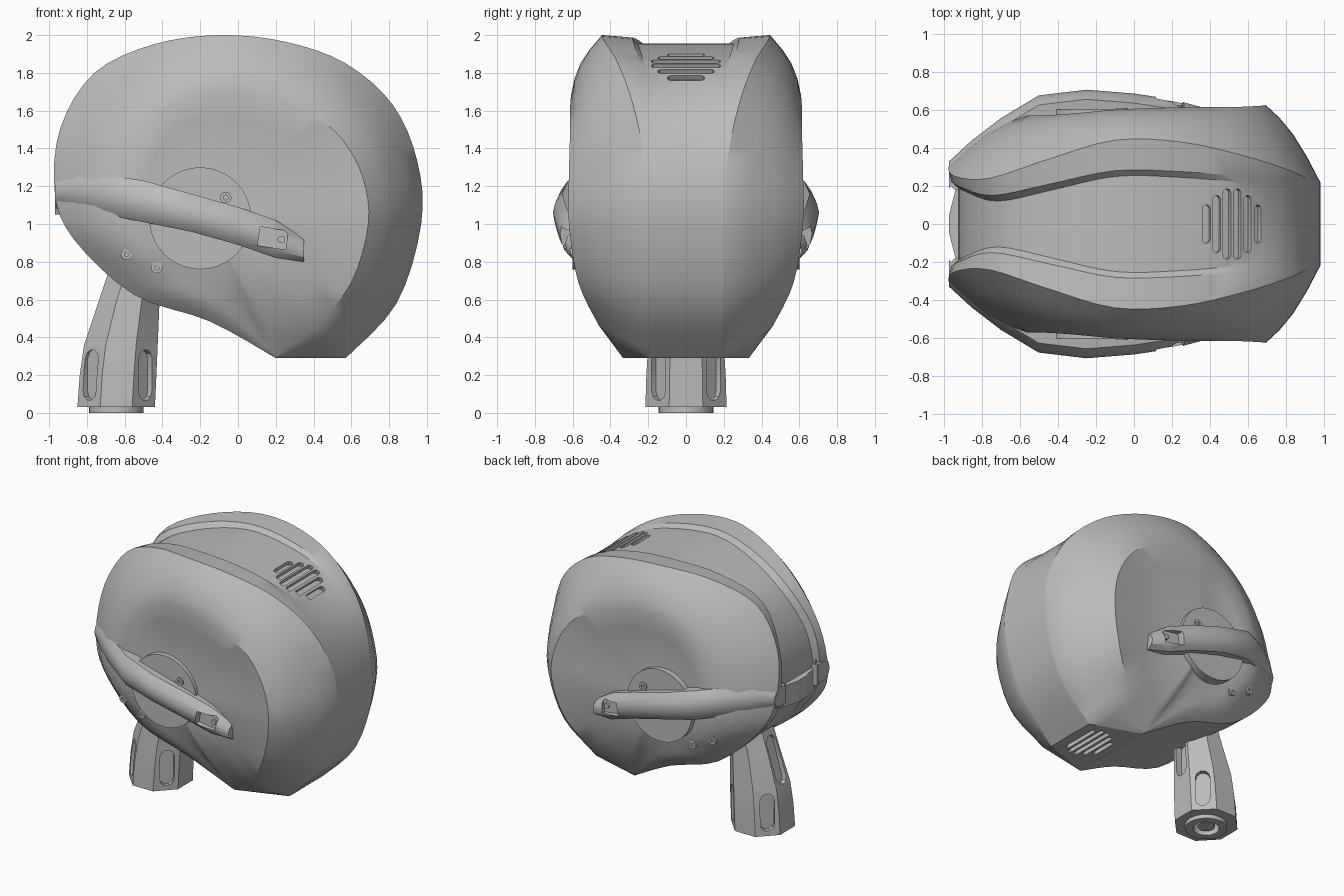
import bpy, bmesh, math
from mathutils import Vector, Matrix
from mathutils.bvhtree import BVHTree

cube = bpy.data.objects.get("Cube")
if cube:
    bpy.data.objects.remove(cube, do_unlink=True)

grey = bpy.data.materials.new("plain_grey")
grey.use_nodes = True
grey.diffuse_color = (.5, .5, .5, 1)
for node in grey.node_tree.nodes:
    if node.type == 'BSDF_PRINCIPLED':
        node.inputs["Base Color"].default_value = (.5, .5, .5, 1)


def make(name, bm):
    bmesh.ops.remove_doubles(bm, verts=bm.verts, dist=.0005)
    bmesh.ops.recalc_face_normals(bm, faces=bm.faces)
    mesh = bpy.data.meshes.new(name)
    bm.to_mesh(mesh)
    bm.free()
    obj = bpy.data.objects.new(name, mesh)
    bpy.context.collection.objects.link(obj)
    mesh.materials.append(grey)
    return obj


def smooth(obj, angle=30):
    bpy.ops.object.select_all(action='DESELECT')
    obj.select_set(True)
    bpy.context.view_layer.objects.active = obj
    bpy.ops.object.shade_smooth_by_angle(angle=math.radians(angle))


def cut(target, cutters):
    """Subtract each cutter and throw it away."""
    bpy.context.view_layer.objects.active = target
    for cutter in cutters:
        cutter.hide_render = True
        mod = target.modifiers.new("cut", 'BOOLEAN')
        mod.operation, mod.solver, mod.object = 'DIFFERENCE', 'EXACT', cutter
        bpy.ops.object.modifier_apply(modifier=mod.name)
        bpy.data.objects.remove(cutter, do_unlink=True)


def loft(name, rings):
    """Closed skin through rings of points, capped at both ends."""
    bm = bmesh.new()
    rows = [[bm.verts.new(p) for p in ring] for ring in rings]
    n = len(rows[0])
    for a, b in zip(rows, rows[1:]):
        for i in range(n):
            bm.faces.new((a[i], a[(i + 1) % n], b[(i + 1) % n], b[i]))
    bm.faces.new(rows[0])
    bm.faces.new(rows[-1])
    return make(name, bm)


def capsule(name, centre, along, normal, length, width, depth, sides=5):
    """Prism with round ends, lying on a surface; one side gives a square end."""
    w = Vector(normal).normalized()
    u = Vector(along).normalized()
    v = w.cross(u)
    r, half = width / 2, length / 2 - width / 2
    outline = []
    for end in (1, -1):
        for i in range(sides + 1):
            a = math.pi * (i / sides - .5)
            outline.append(u * end * (half + r * math.cos(a)) + v * end * r * math.sin(a))
    c = Vector(centre)
    return loft(name, [[c + p + w * s * depth / 2 for p in outline] for s in (-1, 1)])


def cylinder(name, centre, radius, height, axis='Z', sides=24):
    bm = bmesh.new()
    turn = Matrix.Rotation(math.pi / 2, 4, 'X') if axis == 'Y' else Matrix()
    bmesh.ops.create_cone(bm, cap_ends=True, segments=sides, radius1=radius, radius2=radius,
                          depth=height, matrix=Matrix.Translation(centre) @ turn)
    return make(name, bm)


# Head shell stations around the outline:
# outline x, z, channel half width, channel depth, crest half width, side crease x, z, y
stations = [
    (.57, .29, .15, 0, .2, .42, .46, .46), (.84, .58, .17, 0, .21, .6, .69, .57),
    (.97, 1, .19, 0, .22, .69, 1, .62), (.95, 1.33, .2, 0, .22, .66, 1.25, .62),
    (.82, 1.63, .2, .01, .28, .55, 1.45, .615), (.57, 1.85, .22, .025, .36, .4, 1.57, .615),
    (.25, 1.965, .245, .045, .43, .15, 1.67, .61), (-.1, 2, .25, .05, .44, -.1, 1.7, .6),
    (-.45, 1.95, .18, .06, .34, -.32, 1.65, .58), (-.76, 1.8, .12, .06, .24, -.48, 1.5, .57),
    (-.94, 1.51, .17, .06, .25, -.55, 1.3, .57), (-.97, 1.17, .2, .05, .31, -.56, 1, .57),
    (-.87, .92, .2, .05, .36, -.47, .82, .545), (-.55, .625, .2, .01, .4, -.32, .71, .51),
    (-.15, .485, .2, 0, .4, -.05, .57, .47), (.2, .29, .2, 0, .33, .2, .3, .34)]
corners = (0, len(stations) - 1)


def spline(i, t):
    n = len(stations)
    p0, p1, p2, p3 = (stations[(i + k) % n] for k in (-1, 0, 1, 2))
    if i in corners:
        p0 = p1
    if (i + 1) % n in corners:
        p3 = p2
    return [b + .5 * t * (c - a + t * (2 * a - 5 * b + 4 * c - d + t * (3 * (b - c) + d - a)))
            for a, b, c, d in zip(p0, p1, p2, p3)]


def section(s):
    """Points from the middle of the channel out to the hub of the side."""
    x, z, wa, inset, wb, cx, cz, cy = s
    inset, wa = max(inset, 0), min(wa, wb - .02)
    mid = Vector((0, 0, 1.1))
    rim = Vector((x, 0, z))
    floor = rim.lerp(mid, inset)
    lip = rim.lerp(mid, inset * .3)
    side = Vector((0, 1, 0))
    crest, crease = rim + side * wb, Vector((cx, cy, cz))
    hub = Vector((-.15, .575, 1.03))
    bulge = side * .1 * (crest - crease).length
    # the dish sinks slightly under the crease, and swells where the crease tucks in
    swell = side * (.4 * max(0, hub.y - crease.y) - .02)
    pts = [floor, floor + side * wa, lip + side * (wa + min(.03, (wb - wa) / 2)), crest]
    pts += [crest.lerp(crease, t) + bulge * math.sin(math.pi * t) for t in (.25, .5, .75)]
    pts += [crease]
    pts += [crease.lerp(hub, t) + swell * math.sin(math.pi * t) for t in (.2, .4, .6, .8)]
    pts += [hub]
    for p in pts:
        p.z = max(p.z, .29)
    return pts


steps = 4
sections = [section(spline(i, k / steps)) for i in range(len(stations)) for k in range(steps)]
bm = bmesh.new()
for sign in (1, -1):
    grid = [[bm.verts.new((p.x, p.y * sign, p.z)) for p in sec] for sec in sections]
    for a, b in zip(grid, grid[1:] + grid[:1]):
        for j in range(len(a) - 1):
            bm.faces.new((a[j], b[j], b[j + 1], a[j + 1]))
bm.normal_update()
tree = BVHTree.FromBMesh(bm)
shell = make("head_shell", bm)


def surface(origin, direction):
    return tree.ray_cast(Vector(origin), Vector(direction))[0]


# Vents cut through the rear of the channel and the flat underside
vents = []
lengths = (.2, .3, .37, .37, .3, .2)
for i, length in enumerate(lengths):
    x = .38 + i * .054
    a, b = surface((x - .02, .01, 3), (0, 0, -1)), surface((x + .02, .01, 3), (0, 0, -1))
    slope = b - a
    vents.append(capsule("vent_cutter", (x, 0, (a.z + b.z) / 2), (0, 1, 0),
                         (-slope.z, 0, slope.x), length, .044, .06))
    if i < 5:
        vents.append(capsule("vent_cutter", (.28 + i * .05, 0, .29), (0, 1, 0), (0, 0, 1),
                             length, .03, .06))
cut(shell, vents)
smooth(shell)

# Side bands: x, bottom, top, outer reach
band = [(-.97, 1.1, 1.24, .33), (-.85, 1.07, 1.28, .44), (-.7, 1.05, 1.26, .555),
        (-.5, 1.01, 1.23, .675), (-.25, .96, 1.16, .705), (0, .89, 1.09, .685),
        (.2, .82, 1.02, .655), (.35, .8, .92, .615)]
for side, sign in (("left", 1), ("right", -1)):
    rings = []
    for x, lo, hi, y in band:
        h = hi - lo
        shape = ((y - .14, lo), (y - .05, lo), (y - .012, lo + h * .2), (y, lo + h * .5),
                 (y - .012, hi - h * .25), (y - .05, hi), (y - .14, hi))
        rings.append([(x, sign * v, z) for v, z in shape])
    arm = loft("side_band_" + side, rings)
    slot = capsule("slot_cutter", (.185, sign * .665, .925), (1, 0, -.15), (0, 1, 0),
                   .25, .1, .11, 1)
    cut(arm, [slot])
    smooth(arm, 35)
    stud = cylinder("slot_stud_" + side, (.23, sign * .61, .918), .02, .03, 'Y', 12)

    # Round boss under the band
    boss = cylinder("side_boss_" + side, (-.2, sign * .56, 1.03), .27, .08, 'Y', 40)
    smooth(boss)

    # Screws seated on the side
    for n, (x, z) in enumerate(((-.065, 1.14), (-.59, .84), (-.43, .77))):
        hit = surface((x, sign * 2, z), (0, -sign, 0))
        y = .6 if n == 0 else abs(hit.y) + .002
        screw = cylinder("screw_%s_%d" % (side, n), (x, sign * y, z), .03, .02, 'Y', 16)
        cut(screw, [cylinder("screw_cutter", (x, sign * (y + .01), z), .014, .02, 'Y', 6)])

    # Front hinges
    hinge = cylinder("front_hinge_" + side, (-.93, sign * .21, 1.16), .03, .16, 'Z', 16)
    smooth(hinge)
    cylinder("hinge_pin_" + side, (-.93, sign * .21, 1.25), .014, .03, 'Z', 10)

# Front bar between the hinges, slightly pointed
outline = [(-.86, -.21), (-.93, -.21), (-.97, -.05), (-.97, .05), (-.93, .21), (-.86, .21)]
bar = loft("front_bar", [[(x, y, z) for x, y in outline] for z in (1.05, 1.21)])

# Neck: height, centre x, half depth, half width
neck_rings = []
for z, cx, rx, ry in ((.03, -.645, .205, .215), (.2, -.635, .203, .21), (.36, -.62, .195, .2),
                      (.6, -.575, .16, .17), (.85, -.5, .15, .16)):
    k = 1 / math.cos(math.pi / 8)
    angles = [(i + .5) * math.pi / 4 for i in range(8)]
    neck_rings.append([(cx + rx * k * math.cos(a), ry * k * math.sin(a), z) for a in angles])
neck = loft("neck", neck_rings)
slots = []
for i in range(4):
    a = (i + .5) * math.pi / 2
    out = Vector((math.cos(a), math.sin(a), 0))
    slots.append(capsule("grip_cutter", Vector((-.637, 0, .2)) + out * .21, (0, 0, 1), out,
                         .27, .1, .07))
slots.append(capsule("front_cutter", (-.765, 0, .54), (.3, 0, 1), (-1, 0, .3), .36, .11, .08))
slots.append(capsule("rear_cutter", (-.42, 0, .47), (0, 0, 1), (1, 0, 0), .26, .1, .09))
slots.append(cylinder("socket_cutter", (-.645, 0, .03), .09, .12))
cut(neck, slots)
smooth(neck, 20)

# Base collar with a socket
collar = cylinder("neck_collar", (-.645, 0, .03), .145, .06)
cut(collar, [cylinder("collar_cutter", (-.645, 0, .03), .09, .12)])
smooth(collar)
plug = cylinder("socket_plug", (-.645, 0, .055), .06, .08)
smooth(plug)
